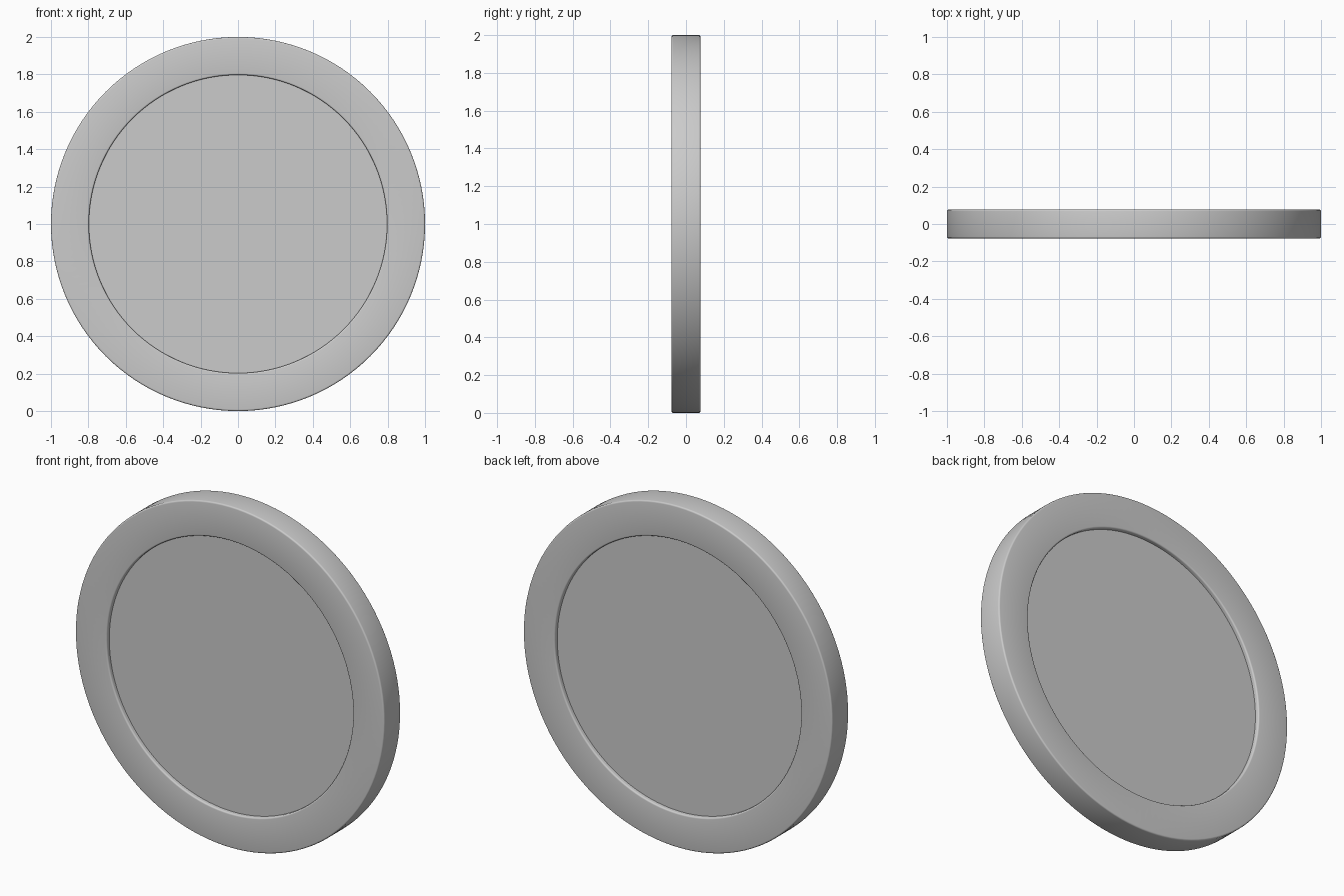
import bpy, bmesh, math

if "Cube" in bpy.data.objects:
    bpy.data.objects.remove(bpy.data.objects["Cube"])

SEGMENTS = 128
R, HALF, INNER, DEPTH, BEV = 1.0, 0.077, 0.797, 0.025, 0.009


def arc(cr, cy, rad, a0, a1, n=4):
    """Points of a rounded corner in (radius, y)."""
    return [(cr + rad * math.cos(math.radians(a0 + (a1 - a0) * i / n)),
             cy + rad * math.sin(math.radians(a0 + (a1 - a0) * i / n))) for i in range(n + 1)]


# Half profile: recessed floor, rounded rim lip, rounded outer edge
half = [(INNER, HALF - DEPTH)]
half += arc(INNER + BEV, HALF - BEV, BEV, 180, 90)
half += arc(R - BEV, HALF - BEV, BEV, 90, 0)
profile = half + [(r, -y) for r, y in reversed(half)]

# Spin the profile around the y axis
bm = bmesh.new()
rings = []
for r, y in profile:
    rings.append([bm.verts.new((r * math.cos(2 * math.pi * i / SEGMENTS), y,
                                1 + r * math.sin(2 * math.pi * i / SEGMENTS)))
                  for i in range(SEGMENTS)])
for a, b in zip(rings, rings[1:]):
    for i in range(SEGMENTS):
        j = (i + 1) % SEGMENTS
        bm.faces.new((a[i], a[j], b[j], b[i]))

# Flat recessed faces, back and front
bm.faces.new(rings[0])
bm.faces.new(rings[-1])
bmesh.ops.recalc_face_normals(bm, faces=bm.faces)

mesh = bpy.data.meshes.new("coin")
bm.to_mesh(mesh)
bm.free()
coin = bpy.data.objects.new("coin", mesh)
bpy.context.collection.objects.link(coin)
bpy.context.view_layer.objects.active = coin
coin.select_set(True)
bpy.ops.object.shade_smooth_by_angle(angle=math.radians(35))
